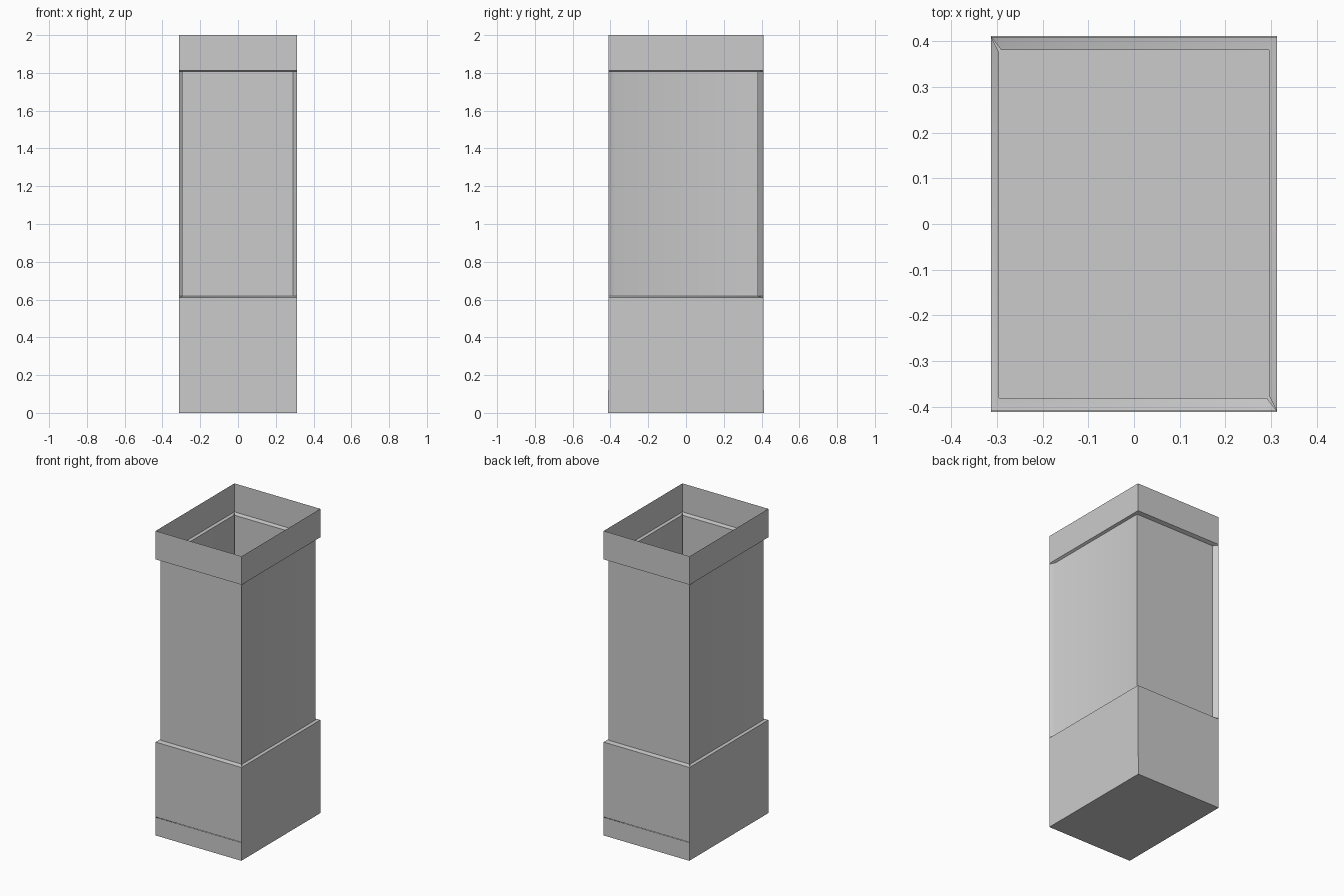
import bpy, bmesh

if "Cube" in bpy.data.objects:
    bpy.data.objects.remove(bpy.data.objects["Cube"])

HX, HY = 0.3125, 0.409      # outer half sizes
IX, IY = 0.017, 0.028       # inset of the middle panels


def ring_points(inset):
    """Half-profile with one plain bend and one pinched seam, turned 180 degrees."""
    dx, dy = (IX, IY) if inset else (0, 0)
    x, y = HX - dx, HY - dy
    half = [(-x, -y),                 # folded corner
            (HX - IX - 0.005, -y),    # seam, front sheet
            (HX, -HY),                # seam tip, never inset
            (x, -(HY - IY - 0.005))]  # seam, side sheet
    return half + [(-a, -b) for a, b in half]


def loft(name, rings, floor=False):
    bm = bmesh.new()
    loops = [[bm.verts.new((x, y, z)) for x, y in pts] for pts, z in rings]
    for a, b in zip(loops, loops[1:]):
        n = len(a)
        for i in range(n):
            j = (i + 1) % n
            bm.faces.new((a[i], a[j], b[j], b[i]))
    if floor:
        bm.faces.new(loops[0][::-1])
    mesh = bpy.data.meshes.new(name)
    bm.to_mesh(mesh)
    bm.free()
    ob = bpy.data.objects.new(name, mesh)
    bpy.context.collection.objects.link(ob)
    bpy.ops.object.select_all(action='DESELECT')
    ob.select_set(True)
    bpy.context.view_layer.objects.active = ob
    bpy.ops.object.shade_smooth_by_angle()
    return ob


# Tall open-topped shell: lower skirt, inset panels, upper collar
levels = [(0.12, False), (0.612, False), (0.618, True),
          (1.807, True), (1.813, False), (2.0, False)]
loft("bin_shell", [(ring_points(i), z) for z, i in levels])

# Shallow base tray with the floor
BY = 0.412
rect = [(-HX, -BY), (HX, -BY), (HX, BY), (-HX, BY)]
loft("base_tray", [(rect, 0.0), (rect, 0.12)], floor=True)
